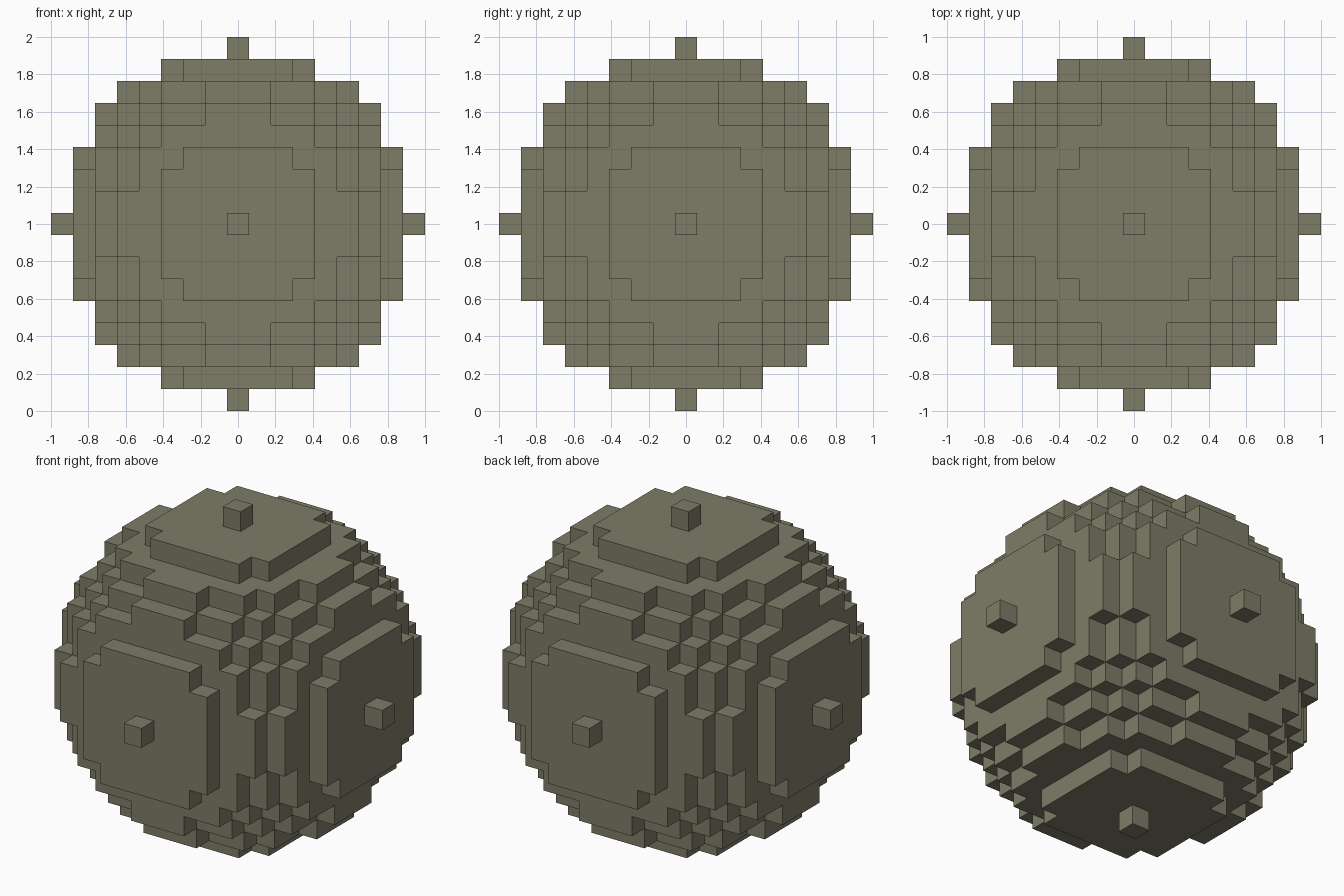
import bpy, bmesh
from mathutils import Vector

if "Cube" in bpy.data.objects:
    bpy.data.objects.remove(bpy.data.objects["Cube"])

R = 8                      # radius in blocks
S = 2 / (2 * R + 1)        # block size


def solid(p):
    return p.dot(p) <= R * R + 0.01


bm = bmesh.new()
axes = [Vector((1, 0, 0)), Vector((0, 1, 0)), Vector((0, 0, 1))]
span = range(-R, R + 1)

# Blocky sphere: only the exposed block faces
for x in span:
    for y in span:
        for z in span:
            p = Vector((x, y, z))
            if not solid(p):
                continue
            for i in range(3):
                u, v = axes[(i + 1) % 3] / 2, axes[(i + 2) % 3] / 2
                for sign in (1, -1):
                    n = axes[i] * sign
                    if solid(p + n):
                        continue
                    c = p + n / 2
                    ring = [c - u - v, c + u - v, c + u + v, c - u + v]
                    if sign < 0:
                        ring.reverse()
                    bm.faces.new([bm.verts.new(q * S + Vector((0, 0, 1))) for q in ring])
bmesh.ops.remove_doubles(bm, verts=bm.verts, dist=S * 0.01)

mesh = bpy.data.meshes.new("block_sphere")
bm.to_mesh(mesh)
bm.free()
sphere = bpy.data.objects.new("block_sphere", mesh)
bpy.context.collection.objects.link(sphere)

# Olive stone colour
mat = bpy.data.materials.new("olive_stone")
mat.diffuse_color = (0.21, 0.2, 0.135, 1)
mat.use_nodes = True
mat.node_tree.nodes["Principled BSDF"].inputs["Base Color"].default_value = mat.diffuse_color
mesh.materials.append(mat)
